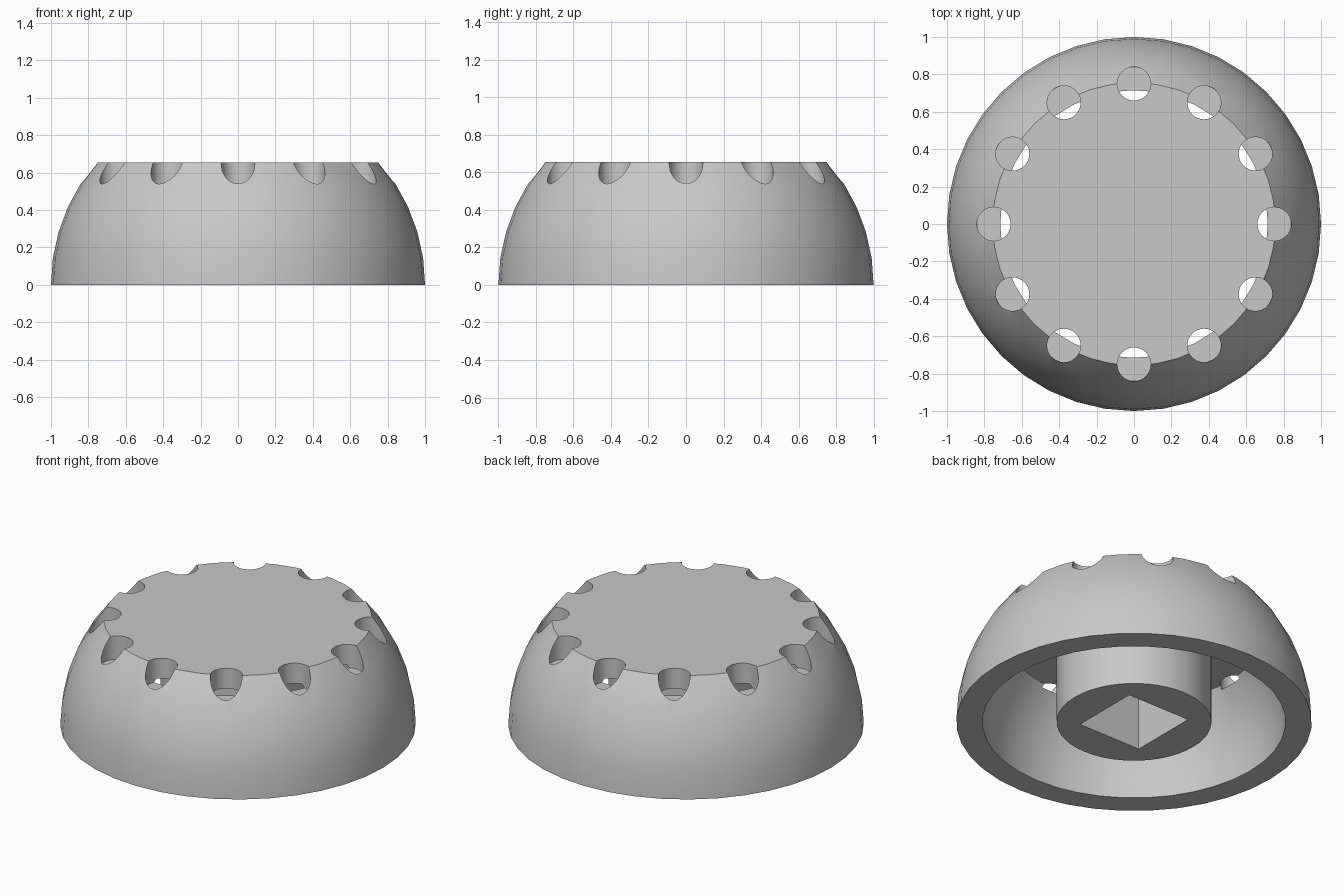
import bpy
import bmesh
import math
from mathutils import Matrix, Vector

cube = bpy.data.objects.get("Cube")
if cube:
    bpy.data.objects.remove(cube, do_unlink=True)

TOP = 0.655          # flat top of the dome
CEILING = 0.53       # roof of the hollow
NOTCH_FLOOR = 0.51
SEGMENTS = 40

grey = bpy.data.materials.new("plain_grey")
grey.use_nodes = True
colour = (0.58, 0.58, 0.58, 1)
grey.diffuse_color = colour
grey.node_tree.nodes["Principled BSDF"].inputs["Base Color"].default_value = colour


def make_object(name, bm):
    bmesh.ops.recalc_face_normals(bm, faces=bm.faces)
    mesh = bpy.data.meshes.new(name)
    bm.to_mesh(mesh)
    bm.free()
    mesh.materials.append(grey)
    obj = bpy.data.objects.new(name, mesh)
    bpy.context.collection.objects.link(obj)
    return obj


def lathe(name, profile):
    bm = bmesh.new()
    verts = [bm.verts.new((r, 0, z)) for r, z in profile]
    edges = [bm.edges.new(pair) for pair in zip(verts, verts[1:])]
    bmesh.ops.spin(bm, geom=verts + edges, cent=(0, 0, 0), axis=(0, 0, 1),
                   angle=math.tau, steps=SEGMENTS)
    bmesh.ops.remove_doubles(bm, verts=bm.verts, dist=0.0001)
    return make_object(name, bm)


def add_cylinder(bm, radius, bottom, top, x=0, y=0, sides=SEGMENTS):
    place = Matrix.Translation((x, y, (bottom + top) / 2))
    bmesh.ops.create_cone(bm, cap_ends=True, segments=sides, radius1=radius,
                          radius2=radius, depth=top - bottom, matrix=place)


def cut(obj, cutter):
    cutter.hide_render = True
    mod = obj.modifiers.new("cut", "BOOLEAN")
    mod.operation = "DIFFERENCE"
    mod.solver = "EXACT"
    mod.object = cutter
    bpy.context.view_layer.objects.active = obj
    bpy.ops.object.modifier_apply(modifier=mod.name)
    bpy.data.objects.remove(cutter, do_unlink=True)


def smooth(obj):
    bpy.ops.object.select_all(action="DESELECT")
    obj.select_set(True)
    bpy.context.view_layer.objects.active = obj
    bpy.ops.object.shade_smooth_by_angle(angle=math.radians(30))


# Hollow dome: truncated ball outside, slightly raised ball inside
top_angle = math.asin(TOP)
rings = 5
outer = [(math.cos(top_angle * i / rings), math.sin(top_angle * i / rings))
         for i in range(rings, -1, -1)]
heights = [CEILING * i / rings for i in range(rings + 1)]
inner = [(math.sqrt(0.728 - z * z + 0.09 * z), z) for z in heights]
dome = lathe("dome_shell", [(0, TOP)] + outer + inner + [(0, CEILING)])

# Ring of twelve notches around the top edge
bm = bmesh.new()
for i in range(12):
    a = math.tau * i / 12
    add_cylinder(bm, 0.09, NOTCH_FLOOR, 0.8,
                 0.75 * math.cos(a), 0.75 * math.sin(a), 32)
cut(dome, make_object("notch_cutter", bm))

# Central stem with a square socket
bm = bmesh.new()
add_cylinder(bm, 0.435, 0, CEILING + 0.03, sides=48)
stem = make_object("stem", bm)
bm = bmesh.new()
bmesh.ops.create_cube(bm, size=1)
bmesh.ops.scale(bm, vec=Vector((0.43, 0.43, 0.9)), verts=bm.verts)
cut(stem, make_object("socket_cutter", bm))

for part in (dome, stem):
    smooth(part)
